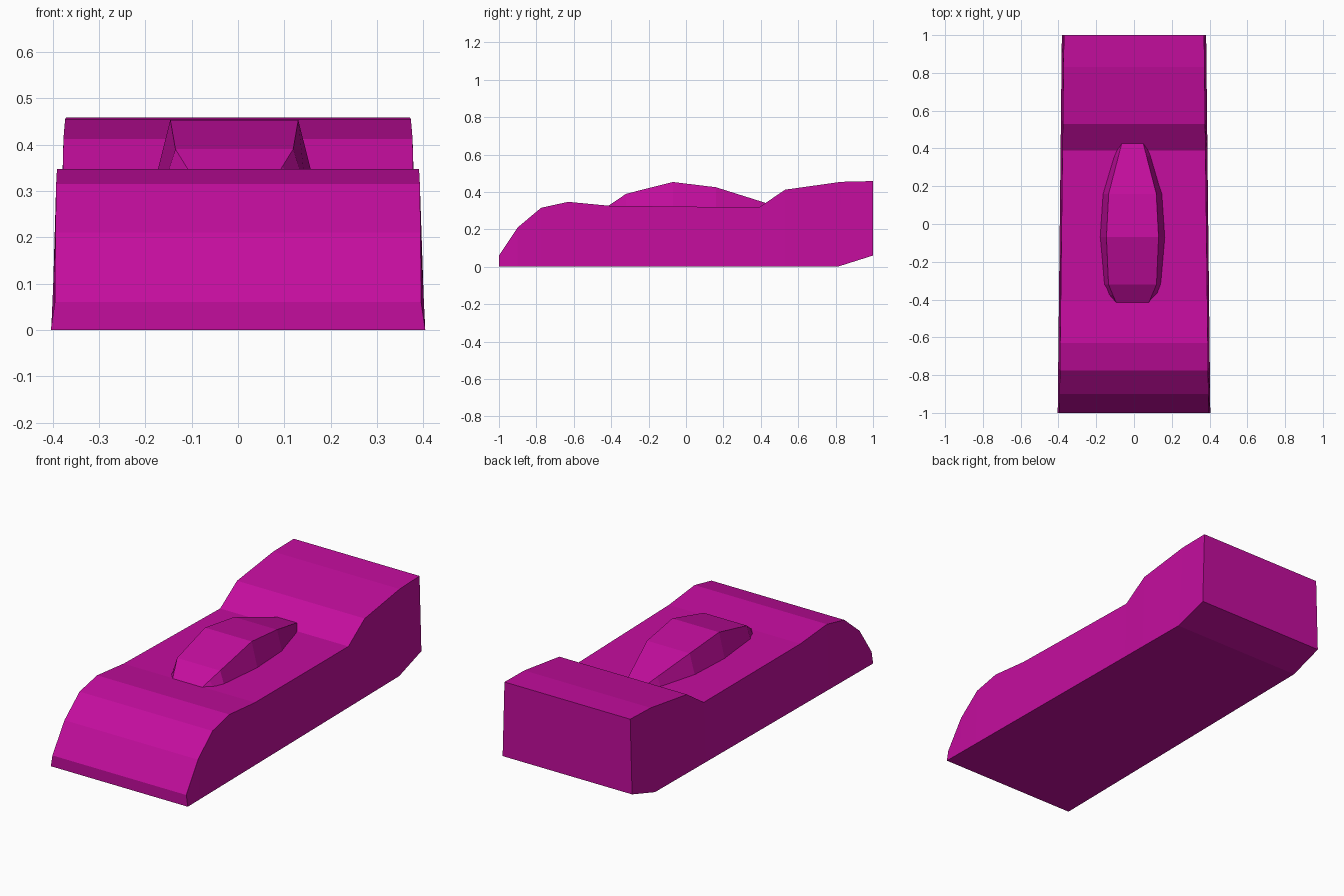
import bpy
import bmesh

cube = bpy.data.objects.get("Cube")
if cube:
    bpy.data.objects.remove(cube, do_unlink=True)

# Single magenta paint
paint = bpy.data.materials.new("magenta_paint")
paint.use_nodes = True
colour = (0.55, 0.004, 0.34, 1.0)
paint.diffuse_color = colour
bsdf = next(n for n in paint.node_tree.nodes if n.type == "BSDF_PRINCIPLED")
bsdf.inputs["Base Color"].default_value = colour


def loft(name, stations, centre=0.0):
    """Skin four-sided sections; each is a (y, z, half width) top and bottom."""
    bm = bmesh.new()
    rings = []
    for (ty, tz, tw), (by, bz, bw) in stations:
        corners = ((-bw, by, bz), (bw, by, bz), (tw, ty, tz), (-tw, ty, tz))
        rings.append([bm.verts.new((x + centre, y, z)) for x, y, z in corners])
    for a, b in zip(rings, rings[1:]):
        for i in range(4):
            j = (i + 1) % 4
            bm.faces.new((a[i], a[j], b[j], b[i]))
    bm.faces.new(rings[0])
    bm.faces.new(rings[-1])
    bmesh.ops.recalc_face_normals(bm, faces=bm.faces)
    mesh = bpy.data.meshes.new(name)
    bm.to_mesh(mesh)
    bm.free()
    mesh.materials.append(paint)
    obj = bpy.data.objects.new(name, mesh)
    bpy.context.collection.objects.link(obj)
    return obj


# Wedge body: rounded nose, sunken middle, raised tail; narrows to the rear
upper = [(-1.0, 0.06), (-0.90, 0.21), (-0.775, 0.315), (-0.63, 0.347),
         (-0.41, 0.326), (0.39, 0.317), (0.53, 0.412), (0.83, 0.454), (1.0, 0.458)]
body = []
for y, z in upper:
    low_y = 0.81 if y == 0.83 else y
    low_z = 0.06 if y == 1.0 else 0.0
    body.append(((y, z, 0.383 - 0.012 * y),
                 (low_y, low_z, 0.393 - 0.011 * low_y)))
loft("body", body)

# Faceted canopy: y, roof height, roof half width, base half width
canopy = [(-0.415, 0.326, 0.087, 0.090), (-0.375, 0.353, 0.104, 0.132),
          (-0.32, 0.390, 0.127, 0.153), (-0.07, 0.453, 0.138, 0.174),
          (0.16, 0.425, 0.126, 0.158), (0.36, 0.362, 0.074, 0.098),
          (0.43, 0.340, 0.056, 0.068)]
loft("canopy", [((y, z, tw), (y, 0.310, bw)) for y, z, tw, bw in canopy], -0.008)
